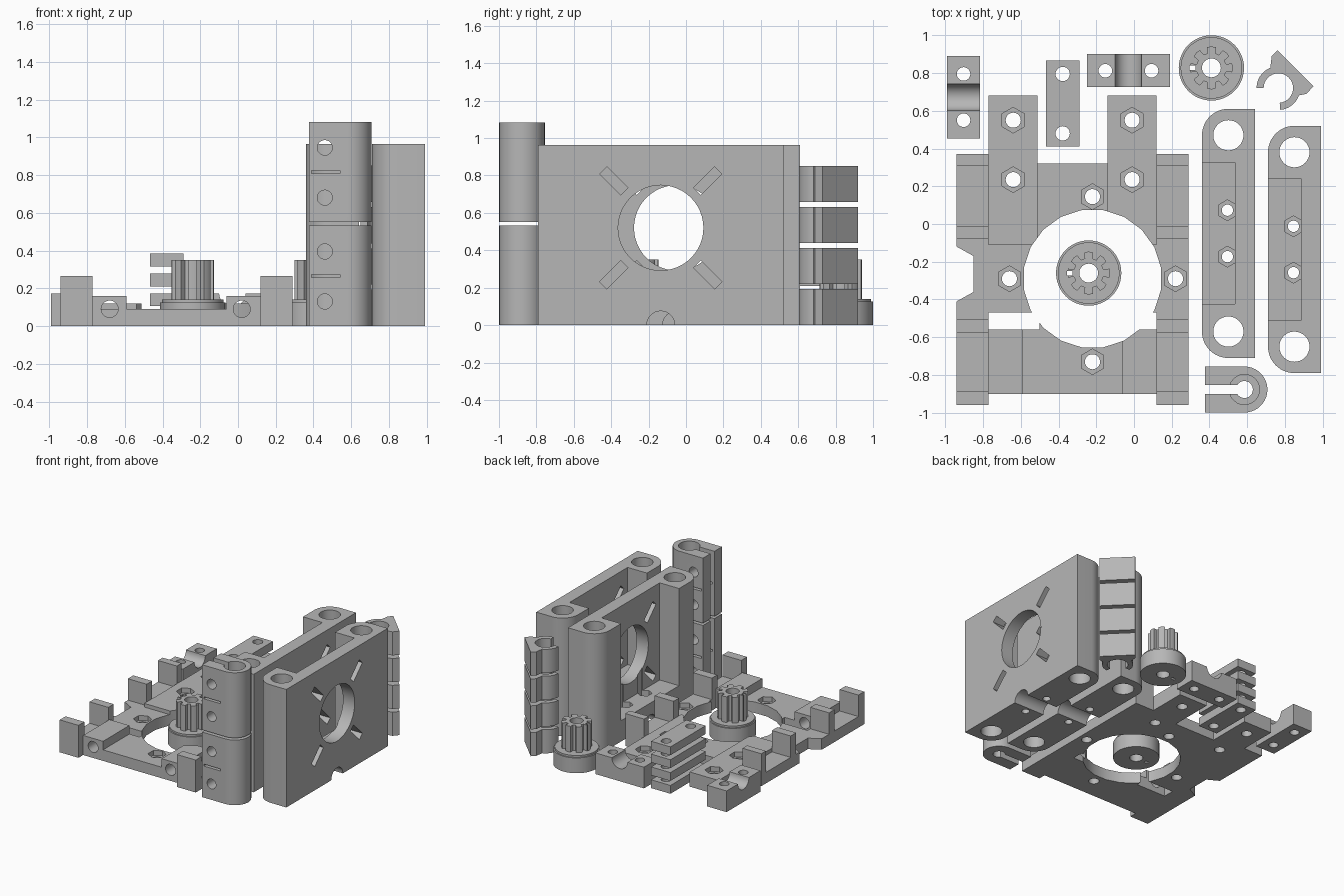
import bpy
import bmesh
from math import cos, sin, radians, pi

if "Cube" in bpy.data.objects:
    bpy.data.objects.remove(bpy.data.objects["Cube"], do_unlink=True)

GREY = bpy.data.materials.new("plain grey")
GREY.use_nodes = True
GREY.diffuse_color = (0.47, 0.47, 0.47, 1)
GREY.node_tree.nodes["Principled BSDF"].inputs["Base Color"].default_value = (0.47, 0.47, 0.47, 1)


def arc(cx, cy, r, a0, a1, n):
    angles = [radians(a0 + (a1 - a0) * i / n) for i in range(n + 1)]
    return [(cx + r * cos(a), cy + r * sin(a)) for a in angles]


def ngon(cx, cy, r, n=32, turn=0):
    return arc(cx, cy, r, turn, turn + 360, n)[:-1]


def rect(x0, x1, y0, y1):
    return [(x0, y0), (x1, y0), (x1, y1), (x0, y1)]


def prism(points, lo, hi, axis="Z"):
    """Extrude a closed profile along an axis and return its mesh."""
    place = {"X": lambda u, v, w: (w, u, v),
             "Y": lambda u, v, w: (u, w, v),
             "Z": lambda u, v, w: (u, v, w)}[axis]
    bm = bmesh.new()
    rings = [[bm.verts.new(place(u, v, w)) for u, v in points] for w in (lo, hi)]
    n = len(points)
    bm.faces.new(rings[0])
    bm.faces.new(rings[1])
    for i in range(n):
        j = (i + 1) % n
        bm.faces.new((rings[0][i], rings[0][j], rings[1][j], rings[1][i]))
    bmesh.ops.recalc_face_normals(bm, faces=bm.faces)
    mesh = bpy.data.meshes.new("solid")
    bm.to_mesh(mesh)
    bm.free()
    return mesh


def temp(mesh):
    ob = bpy.data.objects.new("helper", mesh)
    ob.hide_render = True
    bpy.context.collection.objects.link(ob)
    return ob


def part(name, solids, cuts=()):
    """Cut every solid with all cutters and join them as one named object."""
    cutters = [temp(m) for m in cuts]
    bodies = [temp(m) for m in solids]
    for body in bodies:
        for c in cutters:
            mod = body.modifiers.new("cut", "BOOLEAN")
            mod.operation, mod.solver, mod.object = "DIFFERENCE", "EXACT", c
    deps = bpy.context.evaluated_depsgraph_get()
    bm = bmesh.new()
    for body in bodies:
        done = bpy.data.meshes.new_from_object(body.evaluated_get(deps))
        bm.from_mesh(done)
    for f in bm.faces:
        f.material_index = 0
    mesh = bpy.data.meshes.new(name)
    bm.to_mesh(mesh)
    bm.free()
    mesh.materials.append(GREY)
    for h in cutters + bodies:
        bpy.data.objects.remove(h, do_unlink=True)
    ob = bpy.data.objects.new(name, mesh)
    bpy.context.collection.objects.link(ob)
    bpy.ops.object.select_all(action="DESELECT")
    ob.select_set(True)
    bpy.context.view_layer.objects.active = ob
    bpy.ops.object.shade_smooth_by_angle(angle=radians(30))
    return ob


def hole(x, y, r, lo=-0.1, hi=2, n=24):
    return prism(ngon(x, y, r, n), lo, hi)


# Carriage base: flat plate with arms, raised blocks and bearing tabs
MID = -0.325


def both(x0, x1, y0, y1, z0, z1):
    return [prism(rect(x0, x1, y0, y1), z0, z1),
            prism(rect(2 * MID - x1, 2 * MID - x0, y0, y1), z0, z1)]


outline = [(-.94, -.96), (-.77, -.96), (-.77, -.9), (.12, -.9), (.12, -.96), (.29, -.96),
           (.29, .37), (.12, .37), (.12, .68), (-.14, .68), (-.14, .32), (-.51, .32),
           (-.51, .68), (-.77, .68), (-.77, .37), (-.94, .37),
           (-.94, -.12), (-.85, -.17), (-.85, -.36), (-.94, -.41)]
THICK = 0.09
solids = [prism(outline, 0, THICK)]
solids += both(-.77, -.59, -.9, -.56, THICK, .16)
solids += both(-.77, -.51, -.11, .68, THICK, .12)
for y0, y1 in ((.31, .37), (-.08, -.01), (-.575, -.505), (-.96, -.885)):
    solids += both(-.94, -.77, y0, y1, THICK, .265)
cuts = [prism(ngon(-.22, -.29, .368, 20, 9), -.1, .5)]
cuts += both(-.77, -.5, -.56, -.47, -.1, .5)
cuts += [prism(ngon(x, .09, .045, 24), -1.1, -.5, "Y") for x in (-.68, .02)]
nuts = [(x, y, .08) for x in (-.64, -.01) for y in (.235, .55)]
nuts += [(-.22, .145, .05), (-.22, -.73, .05), (-.66, -.29, .05), (.22, -.29, .05)]
for x, y, z in nuts:
    cuts += [hole(x, y, .04), prism(ngon(x, y, .068, 6, 30), z, .5)]
part("carriage_base", solids, cuts)


# Motor plates: rod bores at both ends, open pocket, round window and slots
def motor_plate(name, x, yc, half):
    r = 0.14
    ends = half - r
    prof = [(x + .28, yc - half), (x + .28, yc + half)]
    prof += arc(x + r, yc + ends, r, 90, 180, 12) + arc(x + r, yc - ends, r, 180, 270, 12)
    zc = 0.52
    cut = [hole(x + r, yc + s * ends, .08, n=32) for s in (-1, 1)]
    cut += [prism(rect(x - .1, x + .175, yc - .375, yc + .375), .17, 2),
            prism(ngon(yc, zc, .228, 48), x - .1, x + .4, "X"),
            prism(ngon(yc, 0, .075, 32), x - .1, x + .4, "X")]
    for k in range(4):
        a = pi / 4 + k * pi / 2
        c, s = cos(a), sin(a)
        slot = [(yc + u * c - v * s, zc + u * s + v * c) for u, v in rect(.275, .435, -.027, .027)]
        cut.append(prism(slot, x + .1, x + .4, "X"))
    for s in (-1, 1):
        y = yc + s * .123
        cut += [hole(x + .135, y, .03), prism(ngon(x + .135, y, .055, 6, 30), .12, .5)]
    part(name, [prism(prof, 0, .964)], cut)


motor_plate("outer_motor_plate", .71, -.135, .655)
motor_plate("inner_motor_plate", .36, -.05, .66)

# Split rod holders, stacked in two
for name, z in (("lower_rod_holder", 0), ("upper_rod_holder", .55)):
    cx, cy, r = .585, -.877, .122
    prof = [(.375, cy + r), (.375, cy - r)] + arc(cx, cy, r, -90, 90, 20)
    cut = [hole(cx, cy, .045), hole(cx, cy, .08, z + .06),
           prism(rect(.3, cx, cy - .025, cy + .025), -.1, 2),
           prism(rect(.39, .54, z + .258, z + .274), -1.1, -.7, "Y")]
    cut += [prism(ngon(.46, z + h, .04, 24), -1.1, -.7, "Y") for h in (.13, .395)]
    part(name, [prism(prof, z, z + .532)], cut)

# Stack of four open clips with a wedge back
for i in range(4):
    z = i * .219
    cx, cy = .765, .72
    ring = arc(cx, cy, .116, -85, 180, 24) + arc(cx, cy, .078, 180, -85, 24)
    wedge = [(.76, .92), (.95, .73), (.915, .69), (.865, .68), (.72, .81), (.73, .89)]
    part(f"clip_{i + 1}", [prism(ring, z, z + .193)])
    part(f"clip_wedge_{i + 1}", [prism(wedge, z, z + .193)], [hole(cx, cy, .1)])

# Toothed pulleys on round collars
for name, x, y in (("centre_pulley", -.24, -.26), ("back_pulley", .41, .827)):
    teeth = []
    for k in range(8):
        for da, r in ((-12, .112), (0, .114), (12, .112), (15, .08), (30, .08)):
            a = radians(k * 45 + da)
            teeth.append((x + r * cos(a), y + r * sin(a)))
    body = [prism(ngon(x, y, .173, 48), 0, .125), prism(ngon(x, y, .163, 48), .125, .14),
            prism(teeth, .14, .35)]
    cut = [hole(x, y, .05), prism(rect(x - .115, x - .085, y - .012, y + .012), -.1, .5)]
    part(name, body, cut)

# Rod clamps with a half-round groove
part("side_clamp", [prism(rect(-.99, -.815, .453, .89), 0, .173)],
     [prism(ngon(.672, .173, .07, 32), -1.2, -.6, "X"),
      hole(-.903, .795, .036), hole(-.903, .55, .036)])
part("back_clamp", [prism(rect(-.25, .19, .727, .9), 0, .173)],
     [prism(ngon(-.03, .173, .07, 32), .5, 1.2, "Y"),
      hole(-.152, .812, .036), hole(.093, .812, .036)])

# Stack of four flat clamp strips
for i in range(4):
    z = i * .105
    part(f"clamp_strip_{i + 1}", [prism(rect(-.465, -.29, .41, .865), z, z + .068)],
         [hole(-.378, .795, .038), hole(-.378, .48, .038)])
